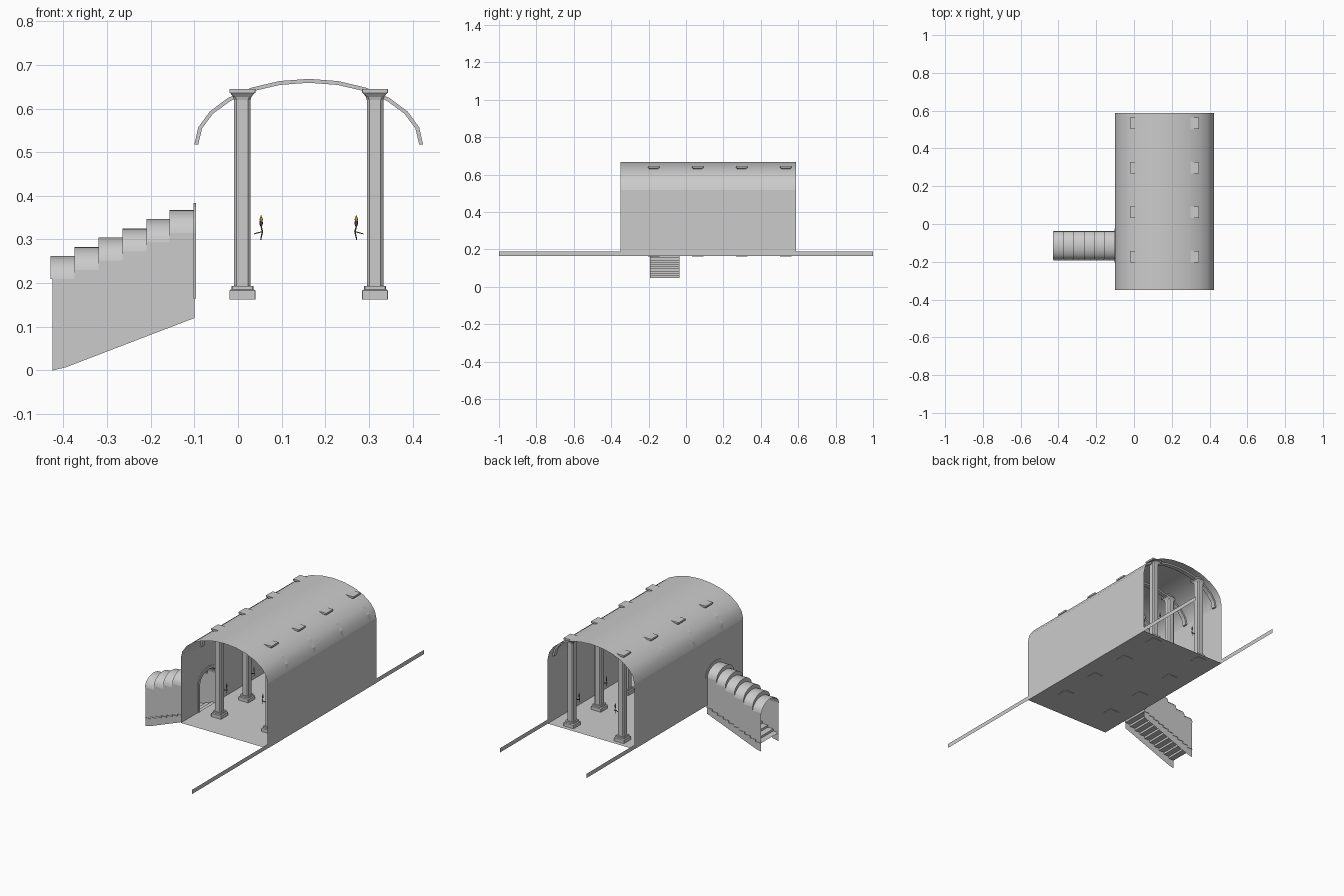
import bpy, bmesh
from math import sin, cos, pi

if "Cube" in bpy.data.objects:
    bpy.data.objects.remove(bpy.data.objects["Cube"])

CX, HALF = 0.162, 0.262           # hall centre line and half width
Y0, Y1 = -0.35, 0.587             # hall ends
FLOOR, SPRING, RISE = 0.165, 0.518, 0.15
PILLAR_Y = [-0.173 + 0.2355 * i for i in range(4)]
SY, SW = -0.114, 0.075            # stair centre and half width


def make(name, verts, faces, smooth=False, color=None):
    bm = bmesh.new()
    vs = [bm.verts.new(v) for v in verts]
    for f in faces:
        bm.faces.new([vs[i] for i in f])
    bmesh.ops.remove_doubles(bm, verts=bm.verts, dist=1e-5)
    bmesh.ops.dissolve_degenerate(bm, edges=bm.edges, dist=1e-5)
    bmesh.ops.recalc_face_normals(bm, faces=bm.faces)
    me = bpy.data.meshes.new(name)
    bm.to_mesh(me)
    bm.free()
    ob = bpy.data.objects.new(name, me)
    bpy.context.collection.objects.link(ob)
    if color:
        mat = bpy.data.materials.get(name.split(".")[0]) or bpy.data.materials.new(name)
        mat.diffuse_color = color
        mat.use_nodes = True
        mat.node_tree.nodes["Principled BSDF"].inputs["Base Color"].default_value = mat.diffuse_color
        me.materials.append(mat)
    if smooth:
        bpy.ops.object.select_all(action='DESELECT')
        ob.select_set(True)
        bpy.context.view_layer.objects.active = ob
        bpy.ops.object.shade_smooth_by_angle(angle=0.6)
    return ob


def loft(name, rings, closed=False, caps=False, **kw):
    """Skin a row of equal-length point rings."""
    n = len(rings[0])
    faces = [(r * n + i, r * n + (i + 1) % n, (r + 1) * n + (i + 1) % n, (r + 1) * n + i)
             for r in range(len(rings) - 1) for i in range(n if closed else n - 1)]
    if caps:
        faces += [tuple(range(n)), tuple(range(len(rings) * n - n, len(rings) * n))]
    return make(name, [p for r in rings for p in r], faces, **kw)


def arch(c, w, z, h, n=12):
    return [(c - w * cos(pi * i / n), z + h * sin(pi * i / n)) for i in range(n + 1)]


# Barrel roof, right wall and floor
roof = arch(CX, HALF, SPRING, RISE)
loft("vault_roof", [[(x, y, z) for x, z in roof] for y in (Y0, Y1)], smooth=True)
XL, XR = CX - HALF, CX + HALF
loft("right_wall", [[(XR, y, z) for z in (FLOOR, SPRING)] for y in (Y0, Y1)])
loft("floor", [[(x, y, FLOOR) for x in (XL, XR)] for y in (Y0, Y1)])

# Left wall with arched doorway
door = [(SY - SW, FLOOR)] + arch(SY, SW, 0.315, 0.053) + [(SY + SW, FLOOR)]
outline = [(Y0, FLOOR)] + door + [(Y1, FLOOR), (Y1, SPRING), (Y0, SPRING)]
make("left_wall", [(XL, y, z) for y, z in outline], [tuple(range(len(outline)))])

# Doorway frame
outer = [(SY - SW - .015, FLOOR)] + arch(SY, SW + .015, 0.315, 0.069) + [(SY + SW + .015, FLOOR)]
xa, xb = XL - 0.002, XL + 0.004
loft("door_frame", [[(xa, *a), (xb, *a), (xb, *b), (xa, *b)] for a, b in zip(door, outer)],
     closed=True, caps=True)

# Long skirting strips
for name, x, ya in (("right_skirting", XR - .001, -1), ("left_skirting", XL + .001, SY + SW + .015)):
    loft(name, [[(x, y, FLOOR), (x, y, 0.188)] for y in (ya, 1)])

# Roof ribs
inner = arch(CX, HALF - .009, SPRING, RISE - .009)
for y in PILLAR_Y:
    loft("roof_rib", [[(a[0], y - .012, a[1]), (a[0], y + .012, a[1]),
                       (b[0], y + .012, b[1]), (b[0], y - .012, b[1])]
                      for a, b in zip(roof, inner)], closed=True, caps=True)


def chamfered(x, y, z, h, c):
    return [(x + sx * a, y + sy * b, z) for sx, sy, a, b in (
        (1, 1, h, h - c), (1, 1, h - c, h), (-1, 1, h - c, h), (-1, 1, h, h - c),
        (-1, -1, h, h - c), (-1, -1, h - c, h), (1, -1, h - c, h), (1, -1, h, h - c))]


# Pillars: height, half width, corner cut
PROFILE = [(.163, .03, .001), (.183, .03, .001), (.186, .025, .002), (.194, .025, .002),
           (.194, .019, .006), (.62, .019, .006), (.627, .021, .005), (.636, .028, .002),
           (.636, .03, .001), (.645, .03, .001)]


def rod(name, pts, radii, n=6, color=None):
    return loft(name, [[(x + r * cos(2 * pi * i / n), y + r * sin(2 * pi * i / n), z) for i in range(n)]
                       for (x, y, z), r in zip(pts, radii)], closed=True, caps=True, color=color)


IRON, FIRE = (0.12, 0.11, 0.1, 1), (0.9, 0.5, 0.1, 1)
for s in (-1, 1):
    for y in PILLAR_Y:
        px, tx = CX + s * 0.152, CX + s * 0.109
        loft("pillar", [chamfered(px, y, z, h, c) for z, h, c in PROFILE], closed=True, caps=True)
        # Wall torch: curved stem, arm, cup and flame
        rod("torch_stem", [(tx + s * .001, y, .299), (tx - s * .003, y, .318), (tx, y, .330)],
            [.0012, .0018, .0015], color=IRON)
        rod("torch_cup", [(tx, y, .329), (tx, y, .336), (tx, y, .342)], [.0015, .004, .0035], color=IRON)
        rod("torch_flame", [(tx, y, .340), (tx, y, .346), (tx, y, .356)], [.002, .004, .0004], color=FIRE)
        xi, xo = tx - s * .003, tx + s * .016
        loft("torch_arm", [[(x, y - .002, z - .0012), (x, y + .002, z - .0012),
                            (x, y + .002, z + .0012), (x, y - .002, z + .0012)]
                           for x, z in ((xi, .318), (xo, .313))], closed=True, caps=True, color=IRON)

# Stair tunnel: six stepped vault sections over sloping side walls
XS = [-0.429, -0.375, -0.32, -0.265, -0.21, -0.157, XL]
rings, walls = [], []
for i in range(6):
    spring = 0.209 + 0.0212 * i
    for x in XS[i:i + 2]:
        rings.append([(x, y, z) for y, z in arch(SY, SW, spring, 0.053)])
        walls.append((max(x, -0.425), spring))
loft("stair_vault", rings, smooth=True)
side = walls + [(XL, 0.12), (-0.395, 0.007), (-0.425, 0)]
for name, y in (("stair_wall_front", SY - SW), ("stair_wall_back", SY + SW)):
    make(name, [(x, y, z) for x, z in side], [tuple(range(len(side)))])

# Stair treads and risers
steps, N = [(XL, FLOOR)], 10
for i in range(N):
    x = XL - 0.0327 * i
    z = FLOOR - 0.0118 * (i + 1)
    steps += [(x, z), (x - 0.0327, z)]
loft("stairs", [[(x, SY - SW - .003, z), (x, SY + SW + .003, z)] for x, z in steps])
